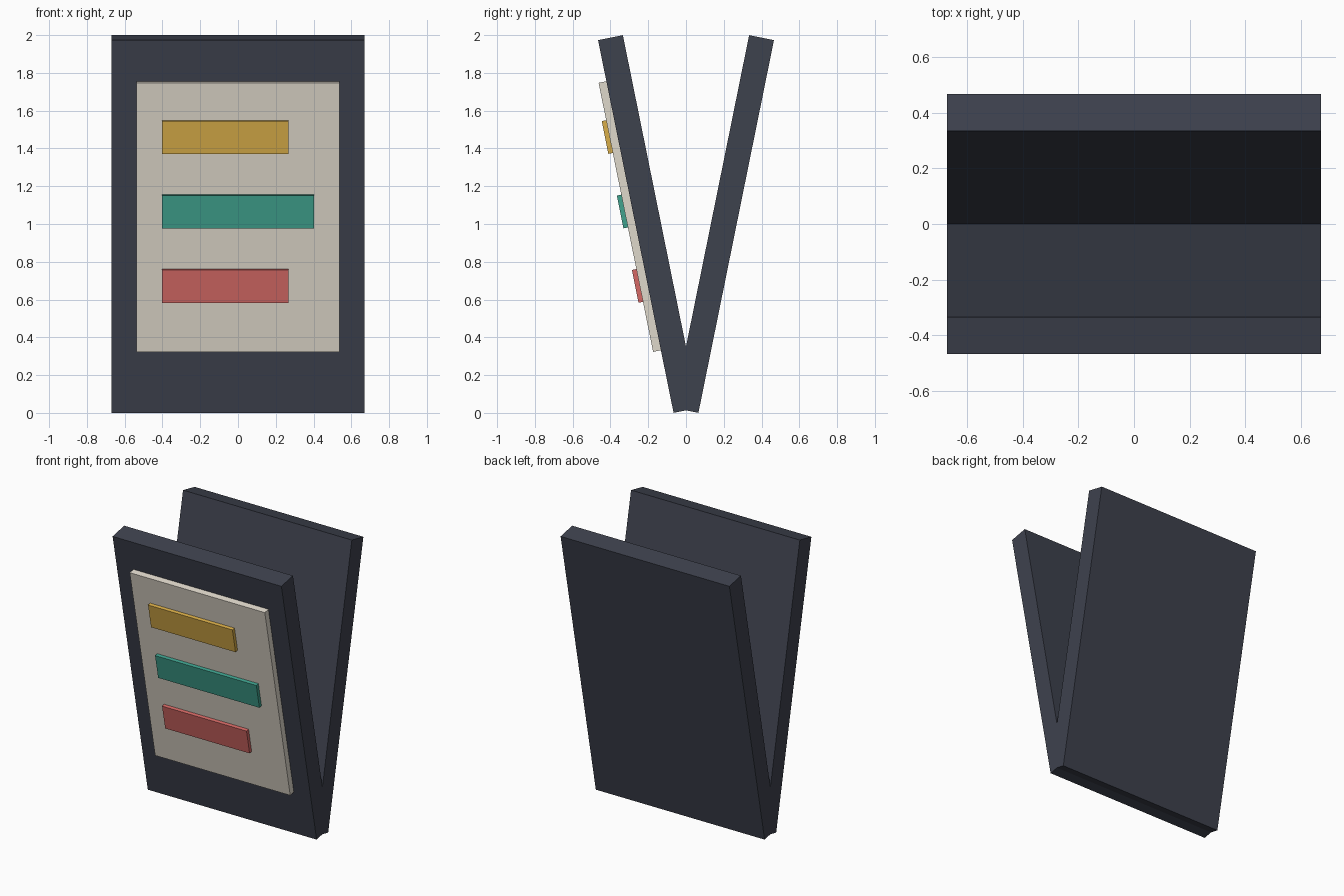
import bpy
from math import sin, cos

if "Cube" in bpy.data.objects:
    bpy.data.objects.remove(bpy.data.objects["Cube"])

TILT = 0.2                      # lean of each panel from vertical
W, T, H = 1.342, 0.134, 2.013   # panel width, thickness, height


def material(name, rgb):
    m = bpy.data.materials.new(name)
    m.diffuse_color = (*rgb, 1)
    m.use_nodes = True
    m.node_tree.nodes["Principled BSDF"].inputs["Base Color"].default_value = m.diffuse_color
    return m


def slab(name, mat, x, out, up, size, side=-1):
    """Box placed in a tilted panel's own frame: out = along its outward normal, up = along its height."""
    y = side * (0.2 + up * sin(TILT) + out * cos(TILT))
    z = 1 + up * cos(TILT) - out * sin(TILT)
    bpy.ops.mesh.primitive_cube_add(size=1, location=(x, y, z), rotation=(-side * TILT, 0, 0))
    ob = bpy.context.object
    ob.name = name
    ob.scale = size
    bpy.ops.object.transform_apply(location=False, rotation=False, scale=True)
    ob.data.materials.append(mat)
    return ob


slate = material("slate", (0.048, 0.054, 0.076))
cream = material("cream", (0.74, 0.69, 0.60))
bars = [
    ("upper_bar", material("yellow", (0.69, 0.42, 0.065)), 0.671, 0.494),
    ("middle_bar", material("teal", (0.05, 0.36, 0.27)), 0.805, 0.092),
    ("lower_bar", material("red", (0.66, 0.14, 0.13)), 0.671, -0.310),
]

# two panels joined in a V at the bottom
slab("front_panel", slate, 0, 0, 0, (W, T, H), -1)
slab("back_panel", slate, 0, 0, 0, (W, T, H), 1)

# raised sheet on the front panel, sunk slightly into it
slab("front_sheet", cream, 0, T / 2 + 0.016, 0.058, (1.074, 0.052, 1.453))

# coloured bars, aligned on their left edge
for name, mat, width, up in bars:
    slab(name, mat, -0.403 + width / 2, T / 2 + 0.049, up, (width, 0.034, 0.177))
